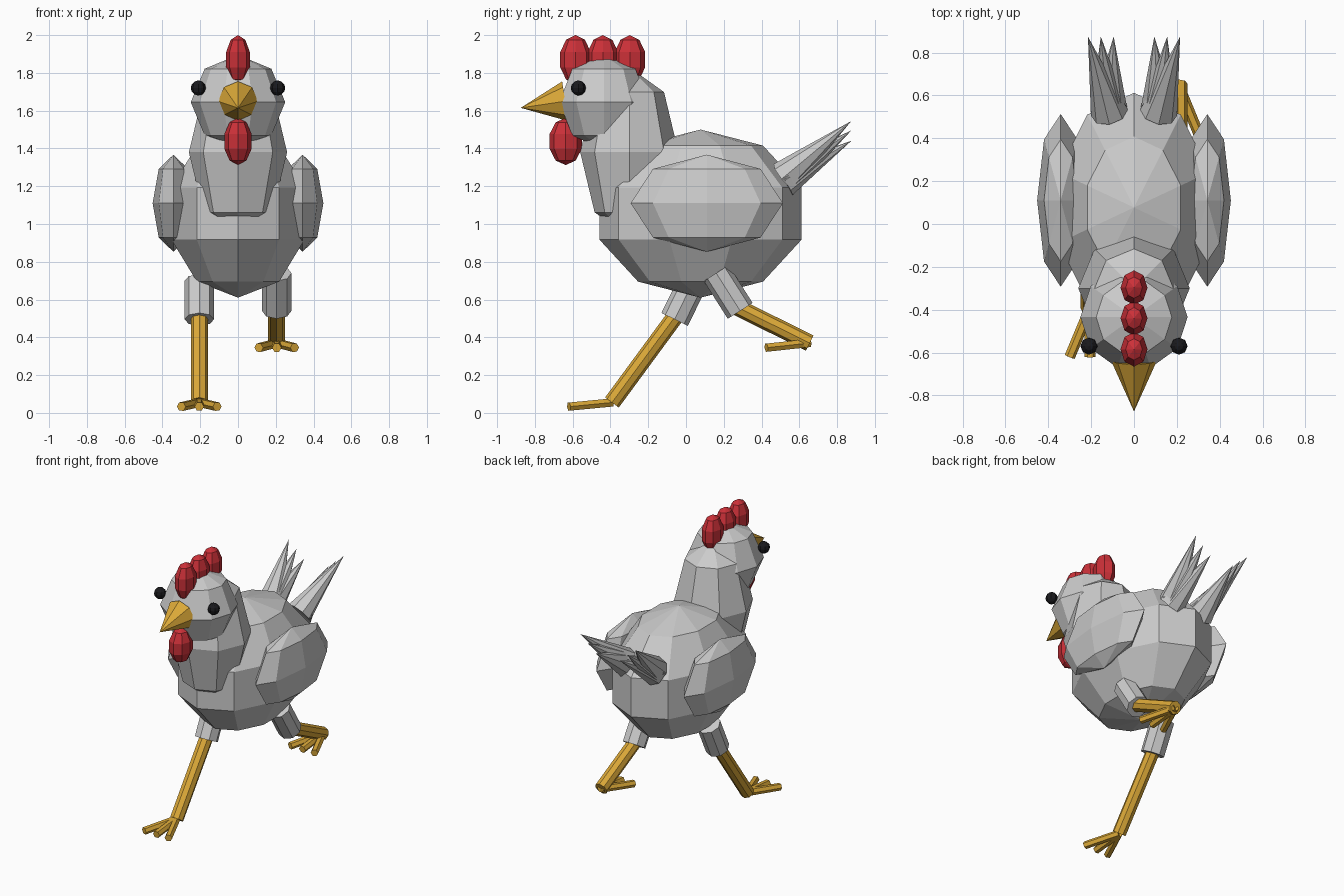
import bpy
from math import sin, cos, pi
from mathutils import Vector

if "Cube" in bpy.data.objects:
    bpy.data.objects.remove(bpy.data.objects["Cube"])


def material(name, rgb):
    m = bpy.data.materials.new(name)
    m.diffuse_color = (*rgb, 1)
    m.use_nodes = True
    m.node_tree.nodes["Principled BSDF"].inputs["Base Color"].default_value = m.diffuse_color
    return m


GOLD = material("gold", (0.72, 0.40, 0.04))
RED = material("red", (0.60, 0.03, 0.04))
BLACK = material("black", (0.01, 0.01, 0.012))


def make(name, verts, faces, mat=None):
    me = bpy.data.meshes.new(name)
    me.from_pydata(verts, [], faces)
    if mat:
        me.materials.append(mat)
    ob = bpy.data.objects.new(name, me)
    bpy.context.collection.objects.link(ob)
    return ob


def ball(name, c, r, seg, rings, mat=None, start=pi / 2):
    """Faceted ellipsoid with vertical poles; first vertex at angle start."""
    verts = [(c[0], c[1], c[2] - r[2])]
    for i in range(1, rings):
        p = pi * i / rings
        for j in range(seg):
            a = start + 2 * pi * j / seg
            verts.append((c[0] + r[0] * sin(p) * cos(a),
                          c[1] + r[1] * sin(p) * sin(a),
                          c[2] - r[2] * cos(p)))
    top = len(verts)
    verts.append((c[0], c[1], c[2] + r[2]))
    faces = []
    for j in range(seg):
        k = (j + 1) % seg
        faces.append((0, 1 + k, 1 + j))
        for i in range(rings - 2):
            a, b = 1 + i * seg, 1 + (i + 1) * seg
            faces.append((a + j, a + k, b + k, b + j))
        b = top - seg
        faces.append((b + j, b + k, top))
    return make(name, verts, faces, mat)


def limb(name, p, q, r, n, mat=None, cone=False):
    """Capped prism, or cone, running from p to q."""
    p, q = Vector(p), Vector(q)
    d = (q - p).normalized()
    u = Vector((1, 0, 0))
    u = (u - d * u.dot(d)).normalized()
    v = d.cross(u)
    ring = [(u * cos(2 * pi * j / n) + v * sin(2 * pi * j / n)) * r for j in range(n)]
    verts = [p + o for o in ring]
    faces = [tuple(range(n))[::-1]]
    if cone:
        verts.append(q)
        faces += [(j, (j + 1) % n, n) for j in range(n)]
    else:
        verts += [q + o for o in ring]
        faces += [(j, (j + 1) % n, n + (j + 1) % n, n + j) for j in range(n)]
        faces.append(tuple(range(n, 2 * n)))
    return make(name, verts, faces, mat)


# Body, neck and head
ball("body", (0, 0.077, 1.055), (0.39, 0.563, 0.445), 10, 5)
ball("neck", (0, -0.30, 1.38), (0.26, 0.26, 0.45), 8, 4)
ball("head", (0, -0.435, 1.645), (0.25, 0.248, 0.25), 10, 4, start=0)

# Beak, comb and wattle
limb("beak", (0, -0.64, 1.65), (0, -0.875, 1.615), 0.106, 8, GOLD, cone=True)
for i, y in enumerate((-0.585, -0.44, -0.297)):
    ball(f"comb_{i + 1}", (0, y, 1.87), (0.066, 0.085, 0.13), 8, 5, RED)
ball("wattle", (0, -0.637, 1.437), (0.076, 0.09, 0.125), 8, 5, RED)

# Paired eyes, wings and tail feathers
for side, s in (("left", -1), ("right", 1)):
    ball(f"eye_{side}", (s * 0.21, -0.57, 1.72), (0.04, 0.04, 0.04), 8, 6, BLACK)
    ball(f"wing_{side}", (s * 0.342, 0.11, 1.11), (0.11, 0.403, 0.257), 8, 4)
    for i, (x, z) in enumerate(((0.215, 1.545), (0.155, 1.495), (0.095, 1.44))):
        limb(f"tail_feather_{side}_{i + 1}", (s * 0.115, 0.52, 1.25 - 0.01 * i),
             (s * x, 0.875, z), 0.088, 8, cone=True)

# Striding legs: hip, knee, ankle and toe tip as (y, z)
LEGS = (
    ("left", -0.205, (0.04, 0.70), (-0.06, 0.495), (-0.05, 0.52), (-0.392, 0.055), (-0.62, 0.033)),
    ("right", 0.205, (0.16, 0.74), (0.287, 0.54), (0.27, 0.56), (0.655, 0.37), (0.425, 0.345)),
)
for side, x, hip, knee, shin, ankle, toe in LEGS:
    limb(f"thigh_{side}", (x, *hip), (x, *knee), 0.078, 8)
    limb(f"shin_{side}", (x, *shin), (x, *ankle), 0.045, 8, GOLD)
    for i, dx in enumerate((-0.095, 0, 0.095)):
        limb(f"toe_{side}_{i + 1}", (x, *ankle), (x + dx, *toe), 0.025, 6, GOLD)
